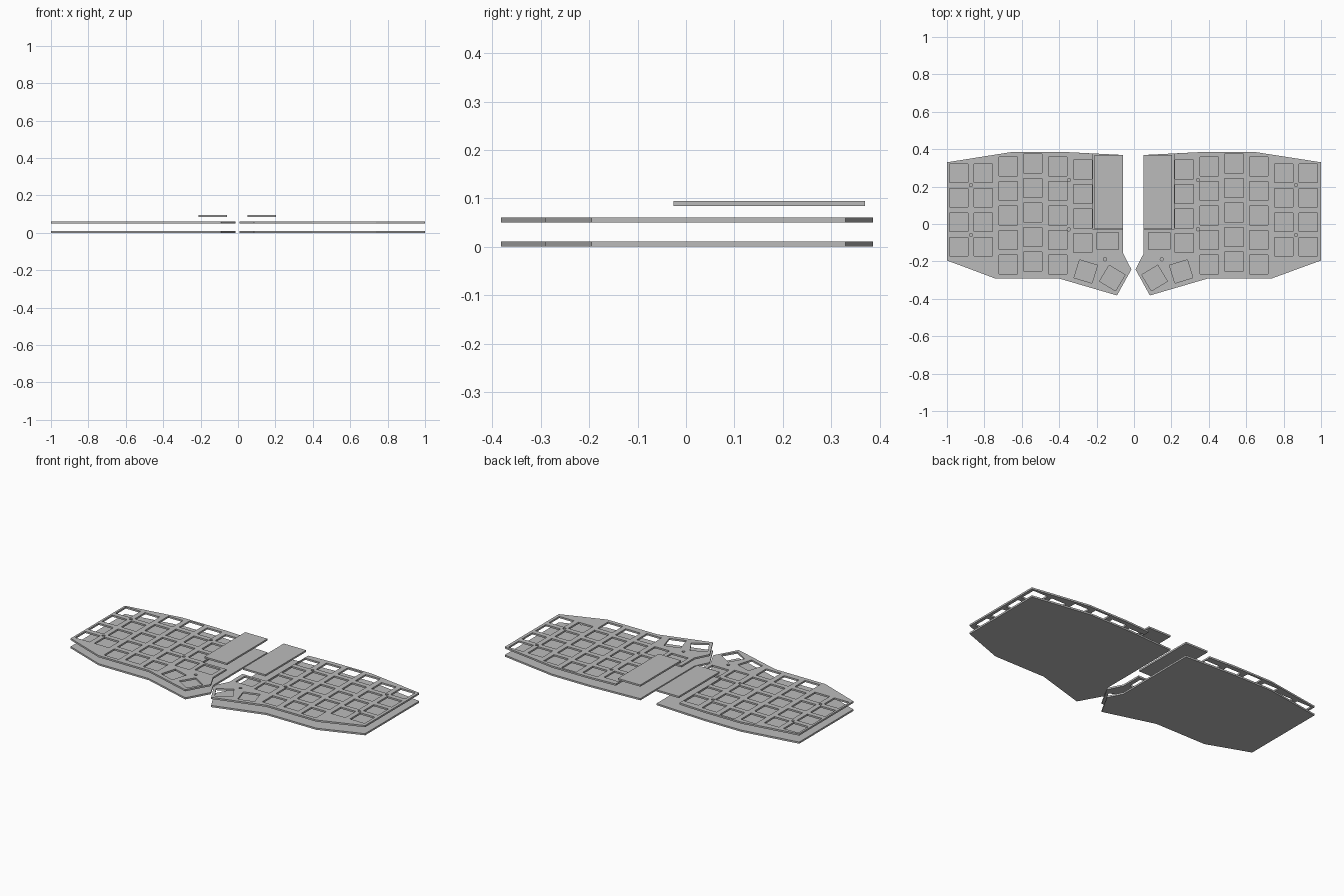
import bpy, bmesh, math
from mathutils import Vector, Matrix

cube = bpy.data.objects.get("Cube")
if cube:
    bpy.data.objects.remove(cube, do_unlink=True)

GREY = (0.5, 0.5, 0.5, 1)
mat = bpy.data.materials.new("plate grey")
mat.use_nodes = True
mat.diffuse_color = GREY
mat.node_tree.nodes["Principled BSDF"].inputs["Base Color"].default_value = GREY

KEY, PITCH, THICK = 0.1, 0.131, 0.0105


def rect(x, y, w, h, angle=0):
    """Corners of a rectangle centred on x, y."""
    turn = Matrix.Rotation(math.radians(angle), 2)
    corners = [(-1, -1), (1, -1), (1, 1), (-1, 1)]
    return [Vector((x, y)) + turn @ Vector((a * w / 2, b * h / 2)) for a, b in corners]


def circle(x, y, r, n=16):
    return [(x + r * math.cos(math.tau * i / n), y + r * math.sin(math.tau * i / n))
            for i in range(n)]


def plate(name, loops, z, side):
    """Flat sheet from an outline followed by its holes, standing on height z."""
    curve = bpy.data.curves.new(name + "_profile", "CURVE")
    curve.dimensions = "2D"
    curve.fill_mode = "BOTH"
    curve.extrude = THICK / 2
    for loop in loops:
        spline = curve.splines.new("POLY")
        spline.points.add(len(loop) - 1)
        for point, (x, y) in zip(spline.points, loop):
            # the -x half sits a hair further from the centre line
            px = x if side > 0 else max(-1, -x - 0.006)
            point.co = (px, y, 0, 1)
        spline.use_cyclic_u = True
    profile = bpy.data.objects.new(name + "_profile", curve)
    bpy.context.scene.collection.objects.link(profile)
    graph = bpy.context.evaluated_depsgraph_get()
    mesh = bpy.data.meshes.new_from_object(profile.evaluated_get(graph))
    bpy.data.objects.remove(profile, do_unlink=True)

    bm = bmesh.new()
    bm.from_mesh(mesh)
    bmesh.ops.remove_doubles(bm, verts=bm.verts, dist=1e-5)
    bmesh.ops.recalc_face_normals(bm, faces=bm.faces)
    bmesh.ops.translate(bm, verts=bm.verts, vec=(0, 0, z + THICK / 2))
    for face in bm.faces:
        face.smooth = False
    bm.to_mesh(mesh)
    bm.free()
    mesh.name = name
    mesh.materials.clear()
    mesh.materials.append(mat)
    obj = bpy.data.objects.new(name, mesh)
    bpy.context.scene.collection.objects.link(obj)


# Shared outer edge, from the inner top round the back to the thumb corner
outer = [(0.64, 0.386), (1.0, 0.33), (1.0, -0.195), (0.737, -0.291),
         (0.396, -0.291), (0.085, -0.382), (0.008, -0.243), (0.052, -0.157)]
base_outline = [(0.052, 0.369), (0.385, 0.386)] + outer
# The switch plate is notched beneath the raised cover
switch_outline = [(0.213, 0.377), (0.385, 0.386)] + outer + [(0.052, -0.03), (0.213, -0.03)]

# Key columns: x, y of the top key, number of keys
columns = [(0.268, 0.291, 4), (0.402, 0.307, 5), (0.535, 0.323, 5),
           (0.667, 0.307, 5), (0.80, 0.271, 4), (0.931, 0.271, 4)]
openings = [rect(x, top - i * PITCH, KEY, KEY)
            for x, top, count in columns for i in range(count)]

# Thumb keys
openings += [rect(0.135, -0.091, 0.114, 0.09),
             rect(0.252, -0.254, KEY, KEY, 17),
             rect(0.110, -0.289, KEY, KEY, 31)]

# Screw holes
screws = [(0.342, 0.235), (0.342, -0.028), (0.149, -0.188), (0.866, 0.208), (0.866, -0.059)]
openings += [circle(x, y, 0.009) for x, y in screws]

# Both halves
for label, side in (("left", 1), ("right", -1)):
    plate(label + "_base_plate", [base_outline], 0, side)
    plate(label + "_switch_plate", [switch_outline] + openings, 0.05, side)
    plate(label + "_controller_cover", [rect(0.128, 0.172, 0.152, 0.395)], 0.084, side)
